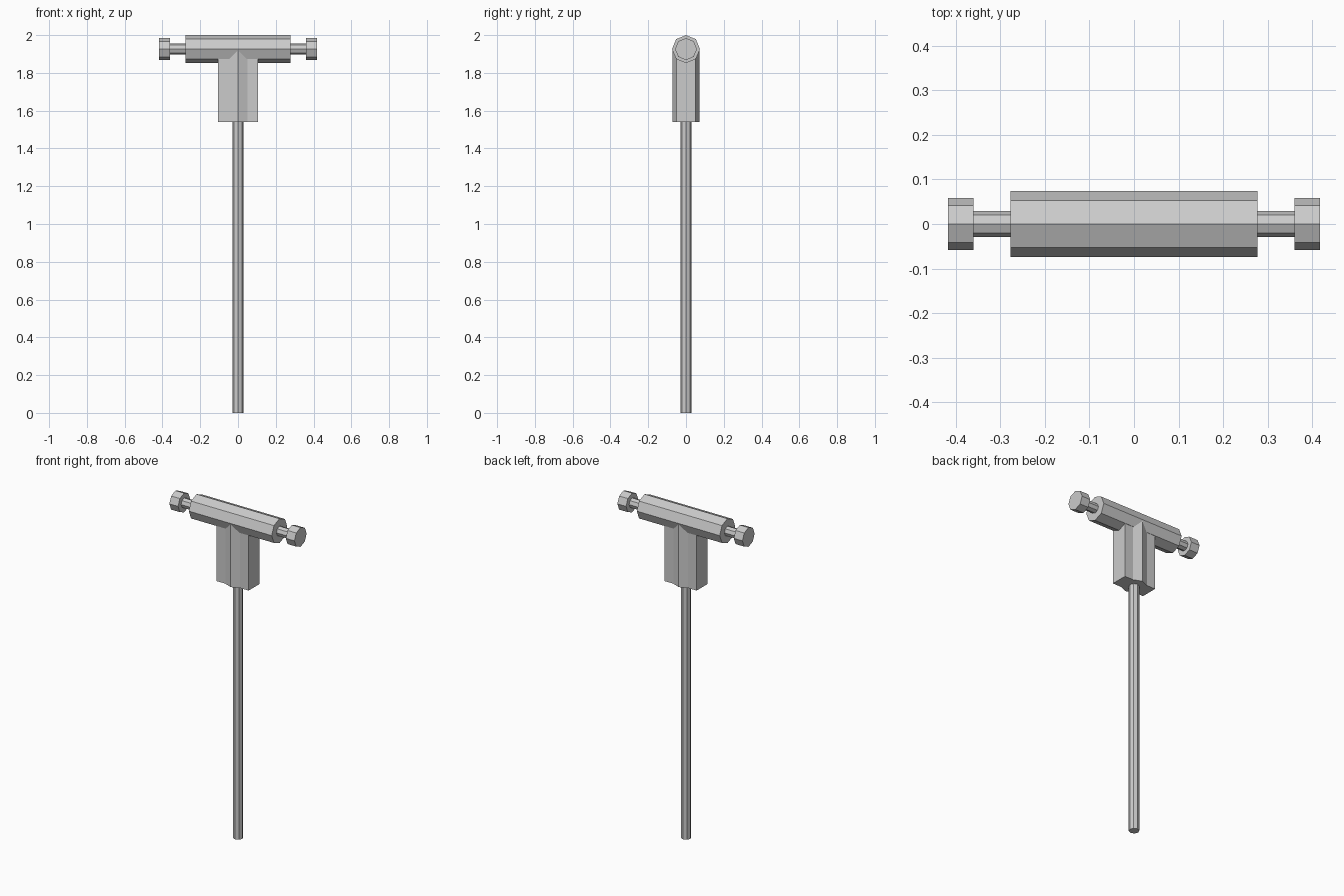
import bpy, math

if "Cube" in bpy.data.objects:
    bpy.data.objects.remove(bpy.data.objects["Cube"])

BAR_Z = 1.926


def rod(name, radius, a, b, axis):
    """Eight-sided flat-shaded cylinder from a to b along x or z."""
    mid = (a + b) / 2
    loc = (mid, 0, BAR_Z) if axis == 'x' else (0, 0, mid)
    rot = (0, math.pi / 2, 0) if axis == 'x' else (0, 0, 0)
    bpy.ops.mesh.primitive_cylinder_add(vertices=8, radius=radius, depth=b - a,
                                        location=loc, rotation=rot)
    bpy.context.object.name = name


def prism(name, plan, z0, z1):
    """Extrude a counter-clockwise plan outline between two heights."""
    n = len(plan)
    verts = [(x, y, z) for z in (z0, z1) for x, y in plan]
    faces = [tuple(reversed(range(n))), tuple(range(n, 2 * n))]
    faces += [(i, (i + 1) % n, (i + 1) % n + n, i + n) for i in range(n)]
    mesh = bpy.data.meshes.new(name)
    mesh.from_pydata(verts, [], faces)
    bpy.context.collection.objects.link(bpy.data.objects.new(name, mesh))


# Upright shaft
rod("shaft", 0.029, 0, 1.54, 'z')

# Socket block with a ridge down the middle of front and back
half = [(-0.107, -0.051), (-0.049, -0.051), (0, -0.071),
        (0.049, -0.051), (0.107, -0.051)]
prism("socket_block", half + [(-x, -y) for x, y in half], 1.54, BAR_Z)

# Cross bar, with a pin and a cap at each end
rod("cross_bar", 0.074, -0.277, 0.277, 'x')
for side, s in (("left", -1), ("right", 1)):
    rod("pin_" + side, 0.029, *sorted((s * 0.277, s * 0.36)), 'x')
    rod("end_cap_" + side, 0.058, *sorted((s * 0.36, s * 0.418)), 'x')
